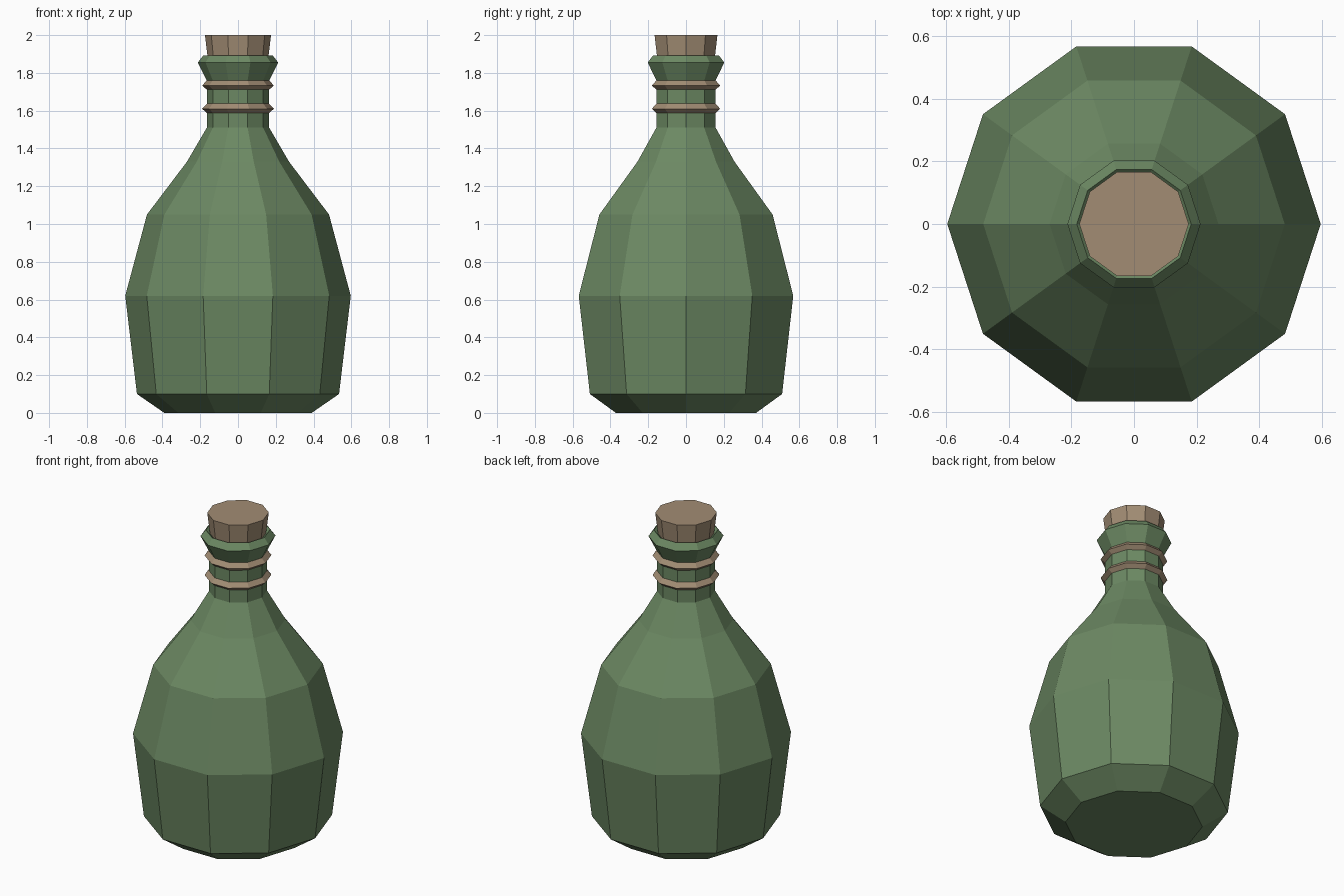
import bpy, bmesh
from math import cos, sin, tau

if "Cube" in bpy.data.objects:
    bpy.data.objects.remove(bpy.data.objects["Cube"])

SIDES = 10


def material(name, color):
    m = bpy.data.materials.new(name)
    m.diffuse_color = (*color, 1)
    m.use_nodes = True
    m.node_tree.nodes["Principled BSDF"].inputs["Base Color"].default_value = m.diffuse_color
    return m


def lathe(name, profile, mat, closed=False):
    """Revolve (radius, z) points; cap both ends, or join them if closed."""
    bm = bmesh.new()
    rings = [[bm.verts.new((r * cos(tau * i / SIDES), r * sin(tau * i / SIDES), z))
              for i in range(SIDES)] for r, z in profile]
    pairs = list(zip(rings, rings[1:]))
    if closed:
        pairs.append((rings[-1], rings[0]))
    else:
        bm.faces.new(rings[0][::-1])
        bm.faces.new(rings[-1])
    for a, b in pairs:
        for i in range(SIDES):
            j = (i + 1) % SIDES
            bm.faces.new((a[i], a[j], b[j], b[i]))
    bmesh.ops.recalc_face_normals(bm, faces=bm.faces)
    mesh = bpy.data.meshes.new(name)
    bm.to_mesh(mesh)
    bm.free()
    mesh.materials.append(mat)
    ob = bpy.data.objects.new(name, mesh)
    bpy.context.collection.objects.link(ob)
    return ob


glass = material("green_glass", (0.15, 0.25, 0.125))
cork = material("cork_tan", (0.36, 0.265, 0.175))

# Bottle body, neck and flared lip with a shallow mouth
lathe("bottle", [(0.39, 0), (0.535, 0.1), (0.597, 0.62), (0.482, 1.05),
                 (0.27, 1.33), (0.165, 1.51), (0.165, 1.76), (0.213, 1.855),
                 (0.183, 1.893), (0.16, 1.87)], glass)

# Cord bands around the neck
for name, z in (("lower_neck_band", 1.61), ("upper_neck_band", 1.733)):
    lathe(name, [(0.16, z - 0.026), (0.19, z), (0.165, z + 0.027)], cork, closed=True)

# Stopper
lathe("stopper", [(0.158, 1.86), (0.175, 2.0)], cork)
